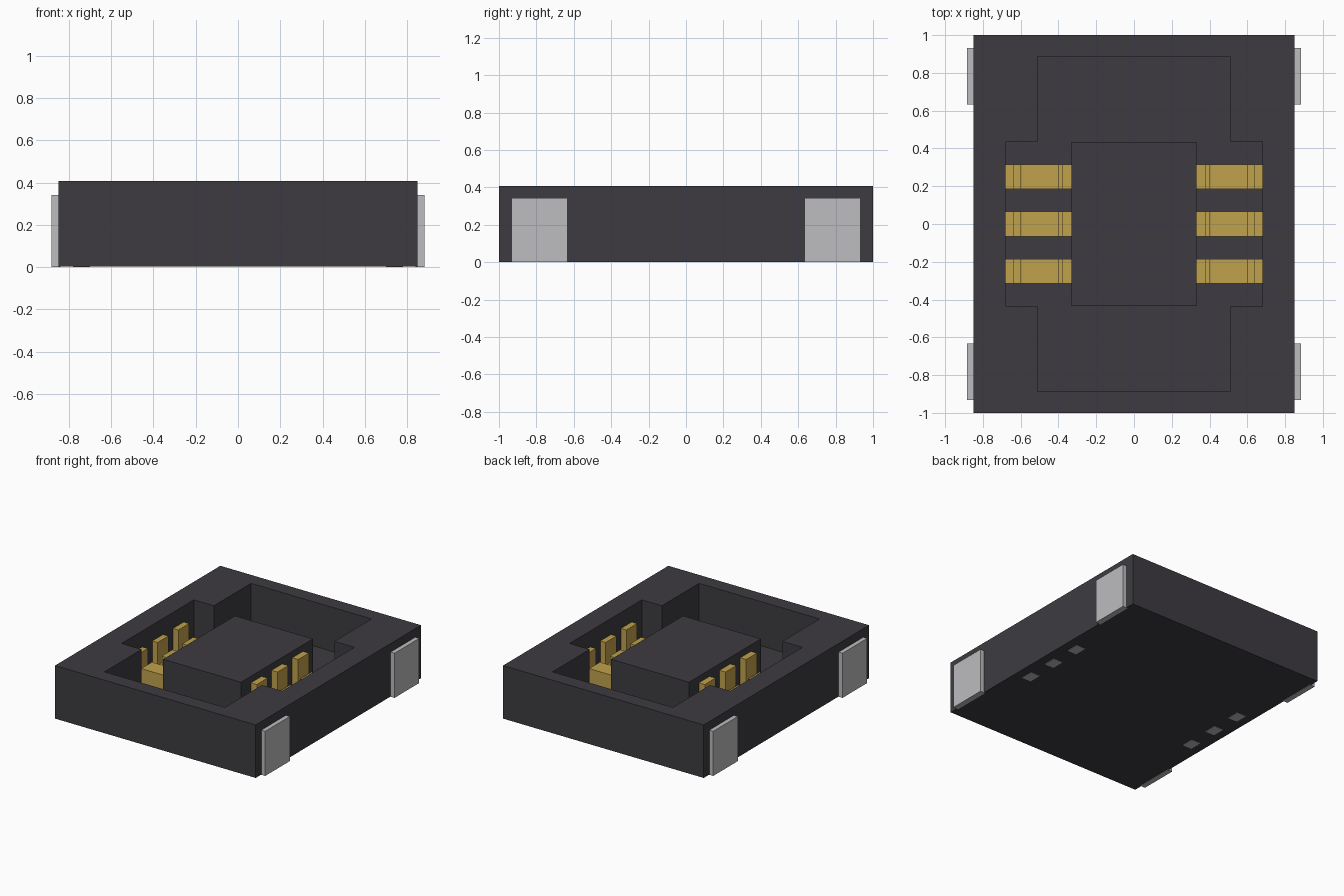
import bpy, bmesh

cube = bpy.data.objects.get("Cube")
if cube:
    bpy.data.objects.remove(cube, do_unlink=True)


def material(name, rgb):
    m = bpy.data.materials.new(name)
    m.use_nodes = True
    m.diffuse_color = (*rgb, 1)
    bsdf = next(n for n in m.node_tree.nodes if n.type == 'BSDF_PRINCIPLED')
    bsdf.inputs["Base Color"].default_value = (*rgb, 1)
    return m


black = material("black_plastic", (0.047, 0.044, 0.053))
gold = material("gold_metal", (0.53, 0.36, 0.073))
silver = material("silver_metal", (0.51, 0.505, 0.52))


def prism(name, profile, to_3d, depth, mat):
    """Extrude a closed 2D profile between two depths."""
    bm = bmesh.new()
    a, b = ([bm.verts.new(to_3d(u, v, d)) for u, v in profile] for d in depth)
    bm.faces.new(a)
    bm.faces.new(b)
    for i in range(len(a)):
        j = (i + 1) % len(a)
        bm.faces.new((a[i], a[j], b[j], b[i]))
    bmesh.ops.recalc_face_normals(bm, faces=bm.faces[:])
    me = bpy.data.meshes.new(name)
    bm.to_mesh(me)
    bm.free()
    me.materials.append(mat)
    ob = bpy.data.objects.new(name, me)
    bpy.context.collection.objects.link(ob)
    return ob


def upright(u, v, d):
    return (u, v, d)


def box(name, x, y, z, mat):
    x, y = sorted(x), sorted(y)
    profile = [(x[0], y[0]), (x[1], y[0]), (x[1], y[1]), (x[0], y[1])]
    return prism(name, profile, upright, z, mat)


FLOOR = 0.07

# Housing with a cross-shaped pocket
housing = box("housing", (-0.85, 0.85), (-1, 1), (0.002, 0.408), black)
quarter = [(0.68, 0.0), (0.68, 0.437), (0.51, 0.437), (0.51, 0.887)]
half = quarter[1:] + [(-x, y) for x, y in reversed(quarter[1:])]
cross = half + [(-x, -y) for x, y in half]
cutter = prism("pocket_cutter", cross, upright, (FLOOR, 0.6), black)
cutter.hide_render = True
cutter.hide_viewport = True
cutter.display_type = 'WIRE'
pocket = housing.modifiers.new("pocket", 'BOOLEAN')
pocket.operation = 'DIFFERENCE'
pocket.solver = 'EXACT'
pocket.object = cutter

# Centre island
box("centre_block", (-0.33, 0.33), (-0.435, 0.435), (FLOOR - 0.01, 0.38), black)

# Spring contacts: outer prong, raised middle and taller inner prong
contact = [(0.68, 0.06), (0.68, 0.285), (0.635, 0.285), (0.635, 0.11),
           (0.60, 0.11), (0.60, 0.19), (0.40, 0.19), (0.40, 0.11),
           (0.38, 0.11), (0.38, 0.33), (0.33, 0.33), (0.33, 0.06)]
for side, label in ((1, "left"), (-1, "right")):
    for i in range(3):
        y = (i - 1) * 0.25
        prism(f"{label}_contact_{i + 1}", contact,
              lambda u, v, d: (side * u, d, v), (y - 0.065, y + 0.065), gold)
        # Solder tail under the housing
        box(f"{label}_solder_tail_{i + 1}", (side * 0.70, side * 0.78),
            (y - 0.05, y + 0.05), (0.0, 0.004), silver)
    # Side mounting pads
    for end, place in ((-1, "front"), (1, "back")):
        box(f"{label}_{place}_pad", (side * 0.84, side * 0.883),
            (end * 0.633, end * 0.932), (0.0, 0.342), silver)
